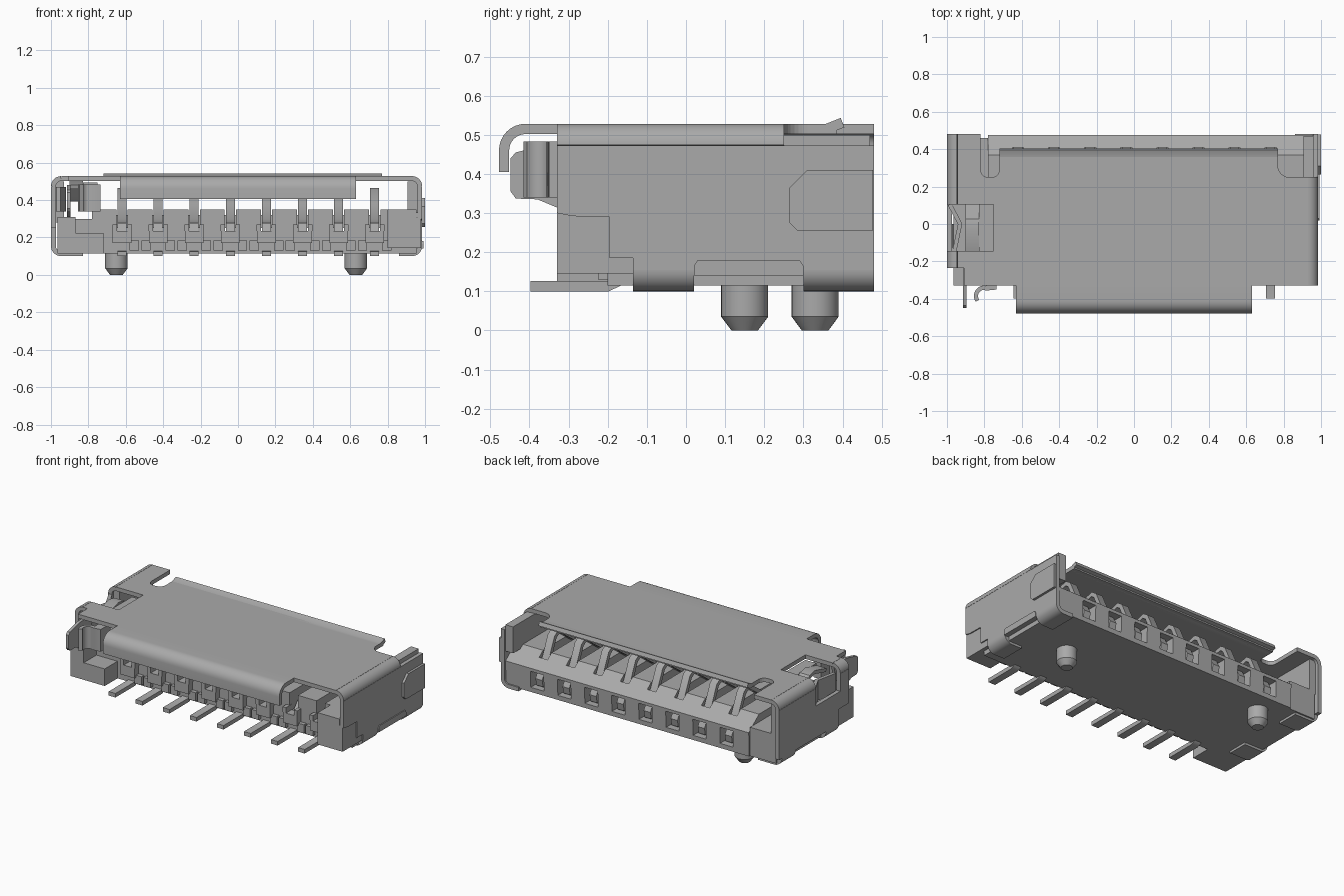
import bpy, bmesh, math
from mathutils import Vector

cube = bpy.data.objects.get("Cube")
if cube:
    bpy.data.objects.remove(cube, do_unlink=True)

grey = bpy.data.materials.new("light grey")
grey.use_nodes = True
COLOUR = (0.40, 0.40, 0.40, 1)
grey.diffuse_color = COLOUR
grey.node_tree.nodes["Principled BSDF"].inputs["Base Color"].default_value = COLOUR


def finish(name, bm, smooth=False):
    bmesh.ops.recalc_face_normals(bm, faces=bm.faces)
    me = bpy.data.meshes.new(name)
    bm.to_mesh(me)
    bm.free()
    ob = bpy.data.objects.new(name, me)
    bpy.context.collection.objects.link(ob)
    me.materials.append(grey)
    if smooth:
        bpy.ops.object.select_all(action='DESELECT')
        ob.select_set(True)
        bpy.context.view_layer.objects.active = ob
        bpy.ops.object.shade_smooth_by_angle(angle=math.radians(35))
    return ob


def add_prism(bm, pts, axis, a, b):
    """Extrude a 2D outline along an axis; outline is given in the other two axes in order."""
    def co(p, t):
        return {'x': (t, p[0], p[1]), 'y': (p[0], t, p[1]), 'z': (p[0], p[1], t)}[axis]
    face = bm.faces.new([bm.verts.new(co(p, a)) for p in pts])
    ext = bmesh.ops.extrude_face_region(bm, geom=[face])
    move = Vector(co((0, 0), b - a))
    bmesh.ops.translate(bm, vec=move, verts=[g for g in ext['geom'] if isinstance(g, bmesh.types.BMVert)])


def prism(name, pts, axis, a, b, smooth=False):
    bm = bmesh.new()
    add_prism(bm, pts, axis, a, b)
    return finish(name, bm, smooth)


def rect(u0, u1, v0, v1):
    return [(u0, v0), (u1, v0), (u1, v1), (u0, v1)]


def box(name, x0, x1, y0, y1, z0, z1):
    return prism(name, rect(x0, x1, y0, y1), 'z', z0, z1)


def arc(cu, cv, r, d0, d1, n=8):
    return [(cu + r * math.cos(math.radians(d0 + (d1 - d0) * i / n)),
             cv + r * math.sin(math.radians(d0 + (d1 - d0) * i / n))) for i in range(n + 1)]


def ribbon(path, t):
    """Outline of a sheet of thickness t centred on a 2D path."""
    P = [Vector(p) for p in path]
    left, right = [], []
    for i, p in enumerate(P):
        d0 = (p - P[i - 1]).normalized() if i else None
        d1 = (P[i + 1] - p).normalized() if i < len(P) - 1 else None
        d0, d1 = d0 or d1, d1 or d0
        n0, n1 = Vector((-d0.y, d0.x)), Vector((-d1.y, d1.x))
        m = (n0 + n1).normalized()
        m = m * (t / 2 / max(0.5, m.dot(n0)))
        left.append(p + m)
        right.append(p - m)
    return [tuple(v) for v in left + right[::-1]]


PINS = [-0.62 + 0.193 * i for i in range(8)]
T = 0.026                 # sheet thickness
TOP, XR, XL, R = 0.528, 0.985, -1.0, 0.055

# Housing floor with sloped rear edge, cut by contact slots and rear windows
housing = prism("housing", [(-0.2, 0.115), (0.47, 0.115), (0.475, 0.27), (0.37, 0.35), (-0.2, 0.35)],
                'x', -0.78, 0.955)


def cut(target, boxes):
    bm = bmesh.new()
    for x0, x1, y0, y1, z0, z1 in boxes:
        add_prism(bm, rect(x0, x1, y0, y1), 'z', z0, z1)
    cutter = finish("cutter", bm)
    cutter.hide_render = True
    mod = target.modifiers.new("cut", 'BOOLEAN')
    mod.operation, mod.solver, mod.object = 'DIFFERENCE', 'EXACT', cutter
    bpy.context.view_layer.objects.active = target
    bpy.ops.object.modifier_apply(modifier=mod.name)
    bpy.data.objects.remove(cutter, do_unlink=True)


cut(housing, [(x - 0.03, x + 0.03, -0.3, 0.41, 0.23, 0.4) for x in PINS])
cut(housing, [(x - 0.047, x + 0.047, 0.36, 0.6, 0.145, 0.25) for x in PINS])

# Housing ends, front blocks and card guides
box("left_floor", -0.965, -0.78, -0.2, 0.46, 0.115, 0.3)
box("left_front_block", -0.965, -0.72, -0.33, -0.2, 0.115, 0.225)
box("left_front_step", -0.965, -0.87, -0.33, -0.2, 0.225, 0.31)
box("right_front_block", 0.80, 0.955, -0.33, -0.2, 0.145, 0.35)
box("right_front_flank", 0.955, 0.978, -0.33, -0.05, 0.145, 0.31)
box("right_card_guide", 0.905, 0.96, -0.2, 0.47, 0.33, 0.5)
box("left_card_guide", -0.972, -0.93, 0.12, 0.46, 0.28, 0.5)

# Front rail pieces and contact clips
for i, x in enumerate(PINS):
    box(f"contact_clip_{i + 1}", x - 0.05, x + 0.05, -0.24, -0.18, 0.17, 0.235)
    for s in (-1, 1):
        box(f"clip_post_{i + 1}_{'a' if s < 0 else 'b'}", x + s * 0.04 - 0.012, x + s * 0.04 + 0.012,
            -0.24, -0.18, 0.235, 0.27)
        if -0.65 < x + s * 0.07 < 0.87:
            box(f"rail_{i + 1}_{'a' if s < 0 else 'b'}", x + s * 0.065 - 0.025, x + s * 0.065 + 0.025,
                -0.225, -0.19, 0.13, 0.185)

# Spring contacts: solder foot, riser, arched spring and hooked tip
contact = [(-0.398, 0.113), (-0.2, 0.113), (-0.175, 0.125), (-0.155, 0.16), (-0.15, 0.23), (-0.12, 0.265),
           (0.03, 0.285), (0.15, 0.37), (0.25, 0.44), (0.29, 0.45), (0.32, 0.43), (0.37, 0.32),
           (0.42, 0.24), (0.442, 0.20), (0.435, 0.165), (0.41, 0.15)]
for i, x in enumerate(PINS):
    prism(f"contact_{i + 1}", ribbon(contact, 0.026), 'x', x - 0.024, x + 0.024, True)

# Locating pegs
for name, x, y in (("left_peg", 0.63, 0.15), ("right_peg", -0.65, 0.33)):
    bm = bmesh.new()
    rings = [[bm.verts.new((x + r * math.cos(a), y + r * math.sin(a), z))
              for a in [math.tau * k / 32 for k in range(32)]]
             for r, z in ((0.034, 0.0), (0.06, 0.035), (0.06, 0.13))]
    for lo, hi in zip(rings, rings[1:]):
        for k in range(32):
            bm.faces.new((lo[k], lo[k - 1], hi[k - 1], hi[k]))
    bm.faces.new(rings[0])
    bm.faces.new(rings[-1])
    finish(name, bm, True)

# Shell roof with rear slots and a side window
xr, xl = XR - R, XL + R
roof = ([(xl, -0.235), (-0.91, -0.235), (-0.91, -0.33), (xr, -0.33), (xr, 0.25)]
        + arc(0.83, 0.31, 0.06, 270, 180) + [(0.77, 0.385), (-0.72, 0.385)]
        + arc(-0.76, 0.29, 0.04, 0, -90, 5) + arc(-0.78, 0.29, 0.04, 270, 180, 5)
        + [(-0.82, 0.48), (xl, 0.48), (xl, 0.105), (-0.75, 0.105), (-0.75, -0.145), (xl, -0.145)])
prism("shell_roof", roof, 'z', TOP - T, TOP)

# Curled front lip and raised rear lip
front_path = [(-0.32, TOP - T / 2)] + arc(-0.41, TOP - T / 2 - 0.055, 0.055, 90, 180) + [(-0.465, 0.405)]
prism("front_lip", ribbon(front_path, T), 'x', -0.63, 0.63, True)
prism("rear_lip", ribbon([(0.335, TOP - T / 2), (0.36, TOP - T / 2), (0.4, TOP + 0.003)], T), 'x', -0.72, 0.77, True)

# Rounded shell edges
rm = R - T / 2
zc = TOP - R
prism("right_roof_bend", ribbon(arc(xr, zc, rm, 0, 90), T), 'y', -0.33, 0.25, True)
for name, y0, y1 in (("left_front_bend", -0.235, -0.145), ("left_rear_bend", 0.105, 0.48)):
    prism(name, ribbon(arc(xl, zc, rm, 90, 180), T), 'y', y0, y1, True)

# Shell right wall, its latch flap and the tab folded under
right_wall = [(-0.33, 0.30), (-0.33, zc), (0.48, zc), (0.48, 0.155), (0.3, 0.155), (0.3, 0.14), (0.02, 0.14),
              (0.02, 0.155), (-0.135, 0.155), (-0.135, 0.185), (-0.195, 0.185), (-0.195, 0.29), (-0.29, 0.292)]
prism("shell_right_wall", right_wall, 'x', XR - T, XR)
prism("latch_flap", [(0.31, 0.41), (0.265, 0.365), (0.265, 0.275), (0.285, 0.255), (0.478, 0.255), (0.478, 0.41)],
      'x', XR - 0.005, 1.0)
prism("right_tab_plate", [(0.02, 0.14), (0.3, 0.14), (0.3, 0.165), (0.29, 0.18), (0.03, 0.18), (0.02, 0.165)],
      'x', XR - 0.005, XR + 0.006)
for name, y0, y1 in (("right_front_foot", -0.135, 0.02), ("right_rear_foot", 0.3, 0.48)):
    path = [(XR - T / 2, 0.16)] + arc(XR - R, 0.1 + R, rm, 0, -90) + [(0.86, 0.1 + T / 2)]
    prism(name, ribbon(path, T), 'y', y0, y1, True)

# Shell left wall with window and folded solder feet
left_wall = [(-0.235, 0.25), (-0.235, zc), (-0.145, zc), (-0.145, 0.36), (0.105, 0.36), (0.105, zc), (0.48, zc),
             (0.48, 0.155), (-0.13, 0.155), (-0.13, 0.25)]
prism("shell_left_wall", left_wall, 'x', XL, XL + T)
for name, y0, y1 in (("left_front_foot", -0.13, 0.0), ("left_rear_foot", 0.31, 0.45)):
    path = [(XL + T / 2, 0.16)] + arc(XL + R, 0.1 + R, rm, 180, 270) + [(-0.83, 0.1 + T / 2)]
    prism(name, ribbon(path, T), 'y', y0, y1, True)

# Detect switch: spring tongue in the window, front blade and rolled hook
box("window_ledge", -0.83, -0.75, -0.145, 0.105, 0.47, 0.495)
tongue = [(0.105, 0.40), (0.085, 0.42), (0.02, 0.49), (-0.03, 0.50), (-0.145, 0.47)]
prism("switch_tongue", ribbon(tongue, 0.022), 'x', -0.9, -0.83, True)
prism("side_spring", ribbon([(-0.985, 0.105), (-0.93, 0.0), (-0.96, -0.145)], 0.022), 'z', 0.34, 0.47, True)
prism("switch_blade", [(-0.24, 0.31), (-0.32, 0.31), (-0.38, 0.335), (-0.435, 0.337), (-0.448, 0.355),
                       (-0.448, 0.44), (-0.435, 0.455), (-0.33, 0.48), (-0.2, 0.48)], 'x', -0.915, -0.895)
hook = [(-0.74, -0.34), (-0.79, -0.345)] + arc(-0.80, -0.385, 0.045, 90, 215)
prism("switch_hook", ribbon(hook, 0.022), 'z', 0.34, 0.483, True)
box("switch_hook_arm", -0.79, -0.735, -0.35, -0.25, 0.34, 0.483)
